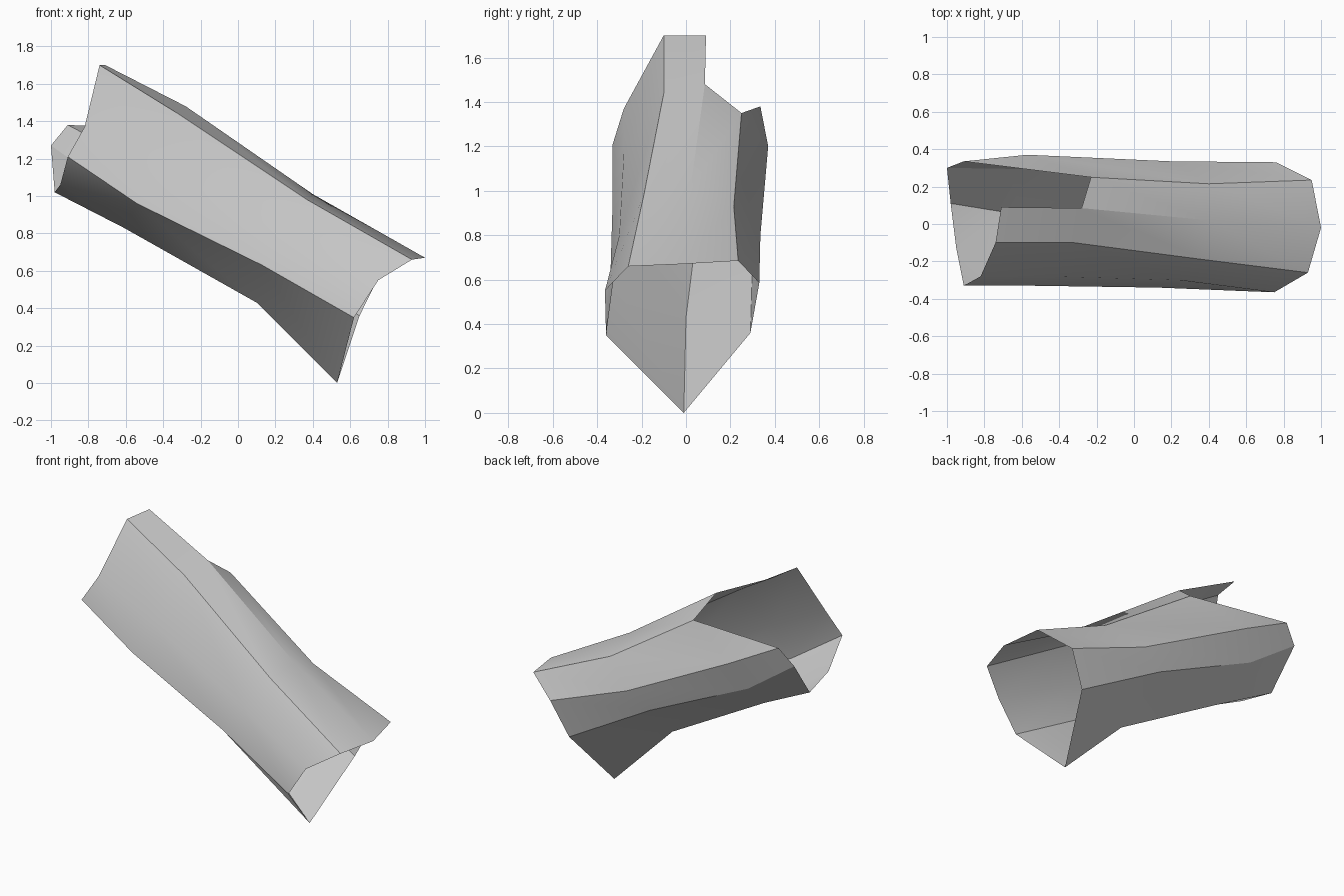
import bpy, bmesh, math

cube = bpy.data.objects.get("Cube")
if cube:
    bpy.data.objects.remove(cube, do_unlink=True)

# Plain grey material
grey = bpy.data.materials.new("light_grey")
grey.use_nodes = True
colour = (0.6, 0.6, 0.6, 1)
grey.diffuse_color = colour
grey.node_tree.nodes["Principled BSDF"].inputs["Base Color"].default_value = colour

# Eight lengthwise edges of the tilted sleeve, each from upper end to lower end
EDGES = [
    [(-.71, .09, 1.70), (-.28, .085, 1.48), (.40, .02, 1.01), (1.0, -.02, .67)],     # ridge, back
    [(-.74, -.10, 1.70), (-.32, -.10, 1.44), (.37, -.19, .98), (.93, -.26, .66)],    # ridge, front
    [(-.82, -.28, 1.37), (-.44, -.28, 1.17), (.24, -.30, .80), (.75, -.365, .55)],   # front wall
    [(-.91, -.33, 1.21), (-.54, -.33, .96), (.13, -.34, .63), (.62, -.36, .35)],     # front lower
    [(-.98, .11, 1.02), (-.61, .05, .83), (.10, 0, .43), (.53, -.01, 0)],            # keel
    [(-1.0, .30, 1.27), (-.66, .295, 1.03), (.05, .30, .70), (.65, .29, .36)],       # back lower
    [(-.91, .335, 1.38), (-.57, .37, 1.20), (.20, .335, .80), (.76, .33, .585)],     # back wall
    [None, (-.23, .25, 1.35), (.40, .215, .93), (.95, .235, .685)],                  # back upper, cut short
]
LIP = (-.95, -.13, 1.06)  # extra corner on the upper rim

bm = bmesh.new()
grid = [[bm.verts.new(p) if p else None for p in edge] for edge in EDGES]
lip = bm.verts.new(LIP)

# Skin neighbouring edges, leaving the notch open at the upper end
for i in range(8):
    a, b = grid[i], grid[(i + 1) % 8]
    for j in range(3):
        if j == 0 and i == 7:
            continue
        if j == 0 and i == 3:
            for tri in ((a[0], lip, a[1]), (lip, b[0], b[1]), (lip, b[1], a[1])):
                bm.faces.new(tri)
            continue
        corners = [v for v in (a[j], b[j], b[j + 1], a[j + 1]) if v]
        bm.faces.new(corners)

mesh = bpy.data.meshes.new("sleeve")
bm.to_mesh(mesh)
bm.free()
mesh.materials.append(grey)
sleeve = bpy.data.objects.new("sleeve", mesh)
bpy.context.collection.objects.link(sleeve)

# Smooth shading with crisp creases
bpy.ops.object.select_all(action='DESELECT')
sleeve.select_set(True)
bpy.context.view_layer.objects.active = sleeve
bpy.ops.object.shade_smooth_by_angle(angle=math.radians(30))
